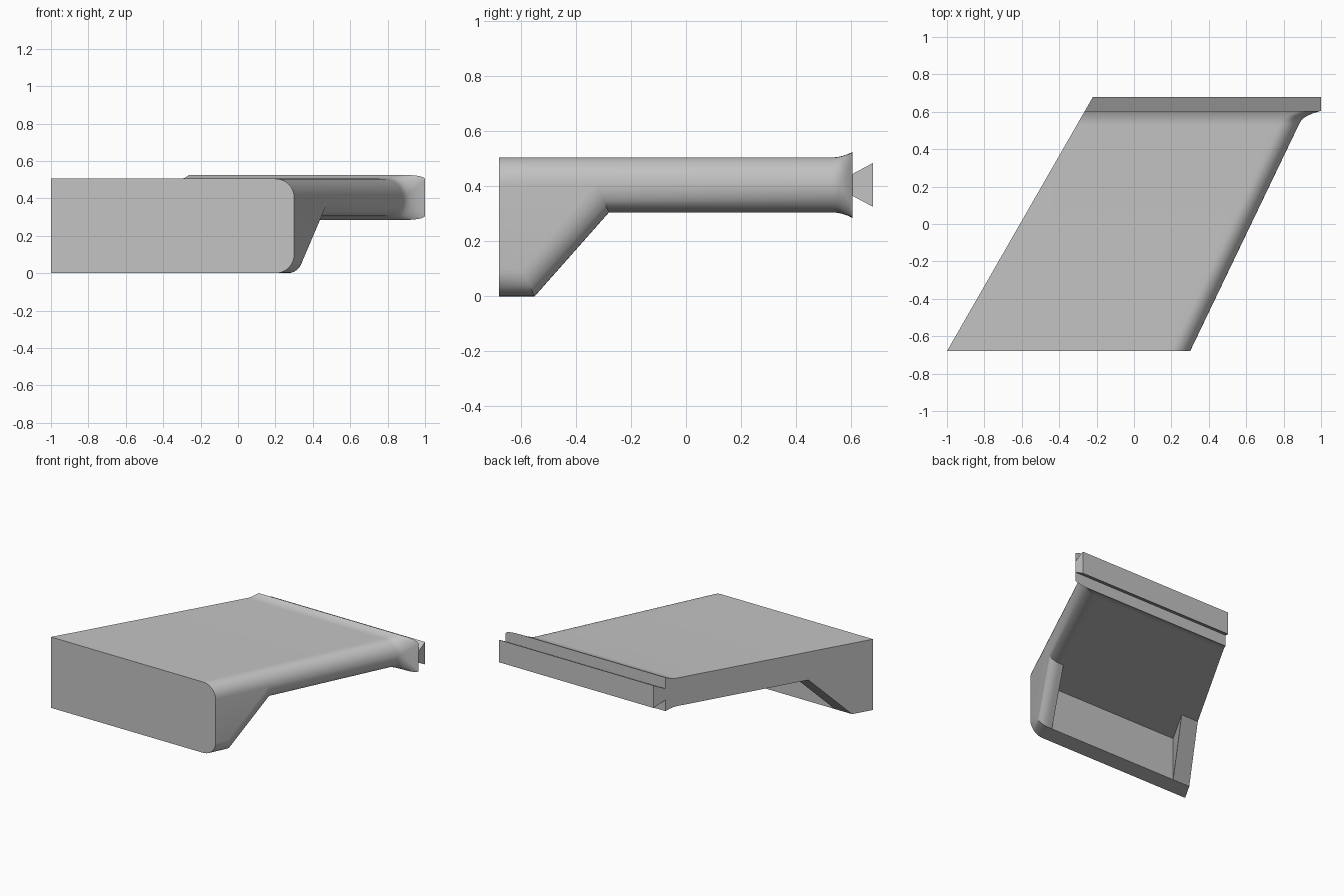
import bpy, bmesh, math

cube = bpy.data.objects.get("Cube")
if cube:
    bpy.data.objects.remove(cube)

# Material
grey = bpy.data.materials.new("plain_grey")
grey.use_nodes = True
colour = (0.55, 0.55, 0.55, 1)
grey.diffuse_color = colour
grey.node_tree.nodes["Principled BSDF"].inputs["Base Color"].default_value = colour

FRONT, FLANGE, BACK = -0.68, 0.605, 0.68
FLARE_START, TOP, UNDER = 0.53, 0.505, 0.305
RADIUS, WALL = 0.1, 0.135


def left_x(y):
    return -1 + 0.574 * (y - FRONT)


def right_x(y):
    return 0.3 + 0.48 * (y - FRONT)


def flare(y):
    return max(0, (y - FLARE_START) / (FLANGE - FLARE_START))


def finish(bm, name):
    bmesh.ops.recalc_face_normals(bm, faces=bm.faces)
    mesh = bpy.data.meshes.new(name)
    bm.to_mesh(mesh)
    bm.free()
    mesh.materials.append(grey)
    obj = bpy.data.objects.new(name, mesh)
    bpy.context.collection.objects.link(obj)
    bpy.ops.object.select_all(action="DESELECT")
    obj.select_set(True)
    bpy.context.view_layer.objects.active = obj
    bpy.ops.object.shade_smooth_by_angle(angle=math.radians(30))


# Side outline as stations from front to back: y, underside height, slope shift
STEPS = 6
stations = [(FRONT, 0, 0), (-0.55, 0, 0.45), (-0.28, UNDER, 0.45)]
for i in range(STEPS + 1):
    stations.append((FLARE_START + (FLANGE - FLARE_START) * i / STEPS, UNDER, 0))
n = len(stations)


def section(bm, x_at, inset=0):
    """Closed loop along the underside and back along the top."""
    low, high = [], []
    for y, z, shift in stations:
        u = flare(y)
        d = inset * (1 - u ** 3) + 0.22 * inset * u ** 3
        y -= shift * d
        bulge = 0.02 * u * u
        low.append(bm.verts.new((x_at(y), y, z + d - bulge)))
        high.append(bm.verts.new((x_at(y), y, TOP - d + bulge)))
    return low + high[::-1]


def outer(offset):
    return lambda y: right_x(y) + 0.083 * flare(y) ** 3 - offset


# Bracket body: flat left side, two gussets, rounded right side
bm = bmesh.new()
loops = [section(bm, left_x),
         section(bm, lambda y: left_x(y) + WALL),
         section(bm, outer(WALL))]
ROUND = 10
for i in range(ROUND + 1):
    a = math.pi / 2 * i / ROUND
    loops.append(section(bm, outer(RADIUS * (1 - math.sin(a))),
                         0.99 * RADIUS * (1 - math.cos(a))))

for k, (a, b) in enumerate(zip(loops, loops[1:])):
    for i in range(2 * n):
        j = (i + 1) % (2 * n)
        if k == 1 and i == 1:
            # Hollow between the gussets
            ca, cb = (bm.verts.new((v.co.x, v.co.y, UNDER)) for v in (a[i], b[i]))
            for v in (ca, cb):
                v.co.x += 0
            bm.faces.new((a[i], b[i], cb, ca))
            bm.faces.new((ca, cb, b[j], a[j]))
            bm.faces.new((a[i], ca, a[j]))
            bm.faces.new((b[i], b[j], cb))
        else:
            bm.faces.new((a[i], b[i], b[j], a[j]))

# Side caps
for loop in (loops[0], loops[-1]):
    for i in range(n - 1):
        bm.faces.new((loop[i], loop[i + 1], loop[-2 - i], loop[-1 - i]))
finish(bm, "bracket_body")

# Dovetail rail on the back flange
bm = bmesh.new()
rail = [(FLANGE, 0.365), (BACK, 0.325), (BACK, 0.485), (FLANGE, 0.445)]
ends = [[bm.verts.new((x(y), y, z)) for y, z in rail]
        for x in (left_x, lambda y: 1.0)]
for end in ends:
    bm.faces.new(end)
for i in range(4):
    j = (i + 1) % 4
    bm.faces.new((ends[0][i], ends[1][i], ends[1][j], ends[0][j]))
finish(bm, "dovetail_rail")
